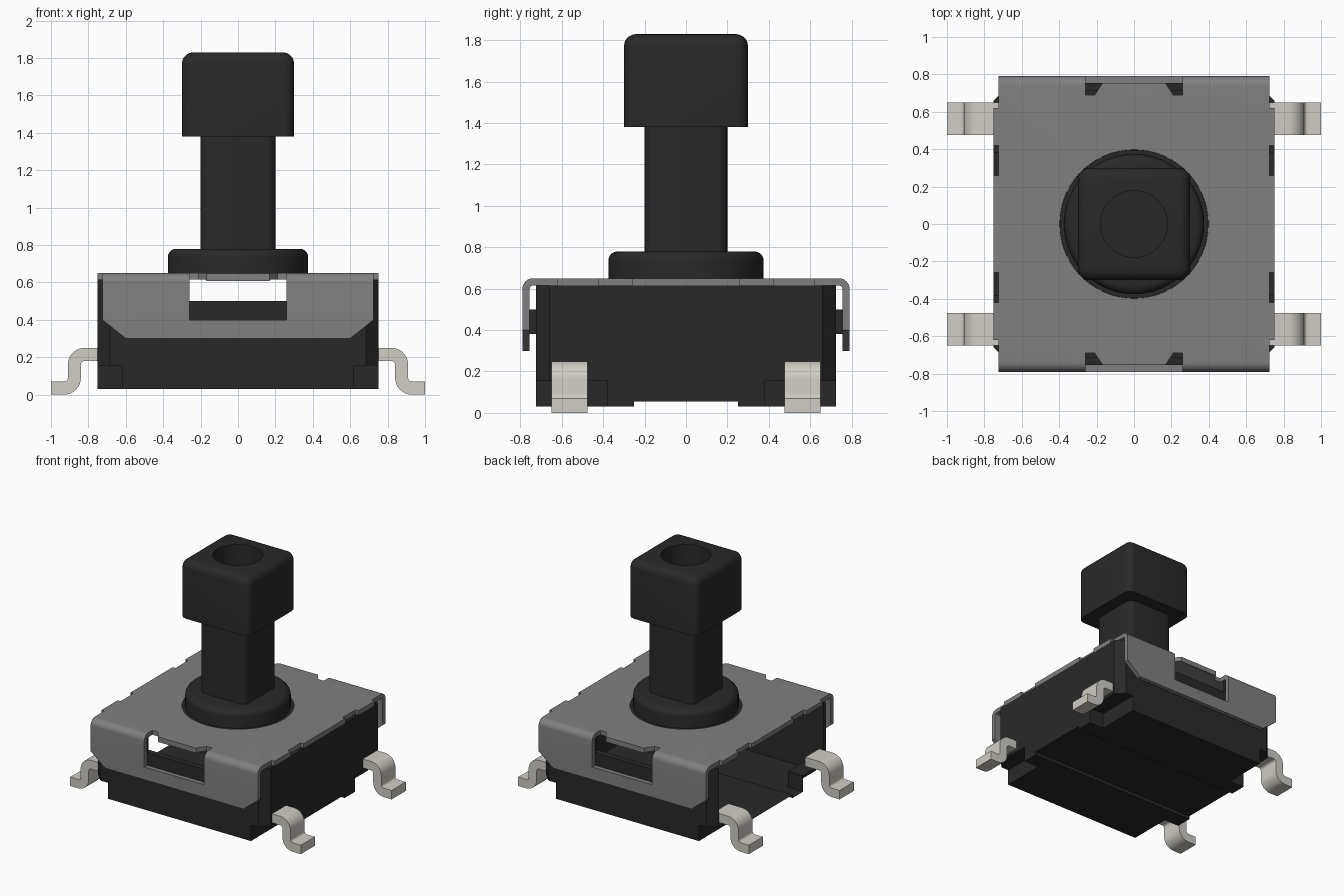
import bpy, bmesh
from math import sin, cos, radians

if "Cube" in bpy.data.objects:
    bpy.data.objects.remove(bpy.data.objects["Cube"], do_unlink=True)


def material(name, rgb, rough=0.6):
    m = bpy.data.materials.new(name)
    m.use_nodes = True
    m.diffuse_color = (*rgb, 1)
    node = m.node_tree.nodes["Principled BSDF"]
    node.inputs["Base Color"].default_value = (*rgb, 1)
    node.inputs["Roughness"].default_value = rough
    return m


BLACK = material("black plastic", (0.022, 0.022, 0.022))
STEEL = material("grey steel", (0.215, 0.215, 0.215))
TIN = material("pale tin", (0.63, 0.61, 0.55))


def finish(name, bm, mat):
    bmesh.ops.recalc_face_normals(bm, faces=bm.faces[:])
    me = bpy.data.meshes.new(name)
    bm.to_mesh(me)
    bm.free()
    ob = bpy.data.objects.new(name, me)
    bpy.context.collection.objects.link(ob)
    me.materials.append(mat)
    return ob


def prism(name, pts, axis, lo, hi, mat=BLACK):
    """Extrude a 2D outline along an axis; pts use the other two axes in order."""
    bm = bmesh.new()

    def put(p, h):
        c = list(p)
        c.insert("xyz".index(axis), h)
        return bm.verts.new(c)
    a = [put(p, lo) for p in pts]
    b = [put(p, hi) for p in pts]
    bm.faces.new(a)
    bm.faces.new(b)
    for i in range(len(a)):
        j = (i + 1) % len(a)
        bm.faces.new((a[i], a[j], b[j], b[i]))
    return finish(name, bm, mat)


def box(name, x, y, z, mat=BLACK):
    pts = [(x[0], y[0]), (x[1], y[0]), (x[1], y[1]), (x[0], y[1])]
    return prism(name, pts, "z", z[0], z[1], mat)


def arc(cx, cz, r, a0, a1, n=8):
    angles = [radians(a0 + (a1 - a0) * i / n) for i in range(n + 1)]
    return [(cx + r * cos(a), cz + r * sin(a)) for a in angles]


def disc(name, r, lo, hi, mat=BLACK):
    return prism(name, arc(0, 0, r, 0, 354, 59), "z", lo, hi, mat)


def activate(ob):
    bpy.ops.object.select_all(action="DESELECT")
    ob.select_set(True)
    bpy.context.view_layer.objects.active = ob


def cut(ob, cutters):
    """Subtract each cutter and discard it."""
    activate(ob)
    for c in cutters:
        m = ob.modifiers.new("cut", "BOOLEAN")
        m.operation, m.solver, m.object = "DIFFERENCE", "EXACT", c
        bpy.ops.object.modifier_apply(modifier=m.name)
        bpy.data.objects.remove(c, do_unlink=True)


def smooth(ob):
    activate(ob)
    bpy.ops.object.shade_smooth_by_angle(angle=radians(30))


def bevel(ob, rule, width, segments=5):
    bm = bmesh.new()
    bm.from_mesh(ob.data)
    edges = [e for e in bm.edges if rule(e.verts[0].co, e.verts[1].co)]
    bmesh.ops.bevel(bm, geom=edges, offset=width, segments=segments, profile=0.5, affect="EDGES")
    bm.to_mesh(ob.data)
    bm.free()


def upright(a, b):
    return abs(a.z - b.z) > 0.1


def mirrored(pts, sx, sy):
    return [(x * sx, y * sy) for x, y in pts]


SIGNS = (-1, 1)
CORNERS = [(sx, sy) for sx in SIGNS for sy in SIGNS]

# Housing: hollow tray with chamfered corners, notches under the pins, grooved base
body = box("housing", (-0.75, 0.75), (-0.725, 0.725), (0.03, 0.615))
cutters = [box("groove", (-1, 1), (-0.25, 0.25), (0, 0.055))]
for sx, sy in CORNERS:
    cutters.append(prism("chamfer", mirrored([(0.685, 0.725), (0.685, 0.8), (0.8, 0.8), (0.8, 0.66), (0.75, 0.66)], sx, sy),
                         "z", 0.155, 0.7))
    xs, ys = sorted((0.62 * sx, 0.8 * sx)), sorted((0.38 * sy, 0.8 * sy))
    cutters.append(box("pin_notch", xs, ys, (0, 0.155)))
for s in SIGNS:
    cutters.append(box("wall_notch", (-0.28, 0.28), sorted((0.71 * s, 0.8 * s)), (0.5, 0.7)))
cut(body, cutters)

# Open the top and one side of the tray
bm = bmesh.new()
bm.from_mesh(body.data)
bm.normal_update()
opened = []
for f in bm.faces:
    c = f.calc_center_median()
    top = f.normal.z > 0.9 and c.z > 0.6
    side = f.normal.x < -0.9 and c.x < -0.74
    inner = abs(f.normal.y) > 0.9 and abs(abs(c.y) - 0.71) < 0.002
    if top or side or inner:
        opened.append(f)
bmesh.ops.delete(bm, geom=opened, context="FACES")
bm.to_mesh(body.data)
bm.free()

# Ledges of the housing that fill the gap behind the cover windows
for s, name in ((-1, "front_ledge"), (1, "back_ledge")):
    box(name, (-0.26, 0.26), sorted((0.71 * s, 0.755 * s)), (0.38, 0.5))

# Cover: bent sheet with two flanges
outer = [(0.755, 0.3), (0.79, 0.3)] + arc(0.74, 0.6, 0.05, 0, 90)
inner = arc(0.74, 0.6, 0.015, 90, 0)
left_outer = [(-y, z) for y, z in reversed(outer)]
left_inner = [(-y, z) for y, z in reversed(inner)]
cover = prism("cover", outer + left_outer + left_inner + inner, "x", -0.75, 0.75, STEEL)
cutters = [disc("button_hole", 0.398, 0.5, 0.8, STEEL)]
for s in SIGNS:
    cutters.append(box("window", (-0.26, 0.26), sorted((0.753 * s, 0.9 * s)), (0.4, 0.8), STEEL))
for sx, sy in CORNERS:
    cutters.append(prism("tab_slot", mirrored([(0.26, 0.69), (0.21, 0.69), (0.16, 0.765), (0.26, 0.765)], sx, sy),
                         "z", 0.58, 0.8, STEEL))
    cutters.append(prism("flange_corner", [(sx * x, z) for x, z in ((0.6, 0.3), (0.59, 0.2), (0.8, 0.2), (0.8, 0.4), (0.725, 0.4))],
                         "y", *sorted((0.74 * sy, 0.85 * sy)), STEEL))
    xs = sorted((0.725 * sx, 0.8 * sx))
    cutters.append(box("edge_slot", xs, sorted((0.26 * sy, 0.42 * sy)), (0.5, 0.8), STEEL))
    cutters.append(box("edge_end", xs, sorted((0.62 * sy, 0.9 * sy)), (0.2, 0.8), STEEL))
cut(cover, cutters)
smooth(cover)

# Four gull-wing pins
pin = ([(0.7, 0.25)] + arc(0.82, 0.16, 0.09, 90, 0) + arc(0.93, 0.09, 0.02, 180, 270)
       + [(1, 0.07), (1, 0)] + arc(0.93, 0.09, 0.09, 270, 180)
       + arc(0.82, 0.16, 0.02, 0, 90) + [(0.7, 0.18)])
for sx, sy in CORNERS:
    name = ("back" if sy > 0 else "front") + ("_left" if sx > 0 else "_right") + "_pin"
    smooth(prism(name, [(x * sx, z) for x, z in pin], "y", *sorted((0.475 * sy, 0.65 * sy)), TIN))

# Button collar with a rounded rim, seated on a wider flange
smooth(disc("collar_flange", 0.397, 0.62, 0.645))
collar = disc("button_collar", 0.375, 0.63, 0.78)
bevel(collar, lambda a, b: min(a.z, b.z) > 0.77, 0.045)
smooth(collar)

# Square stem
stem = box("button_stem", (-0.2, 0.2), (-0.2, 0.2), (0.77, 1.39))
bevel(stem, upright, 0.05)
smooth(stem)

# Square cap with rounded top and a round socket
cap = box("button_cap", (-0.3, 0.3), (-0.3, 0.3), (1.38, 1.83))
bevel(cap, lambda a, b: max(a.z, b.z) > 1.8, 0.06)
cut(cap, [disc("socket", 0.178, 1.55, 2)])
smooth(cap)
